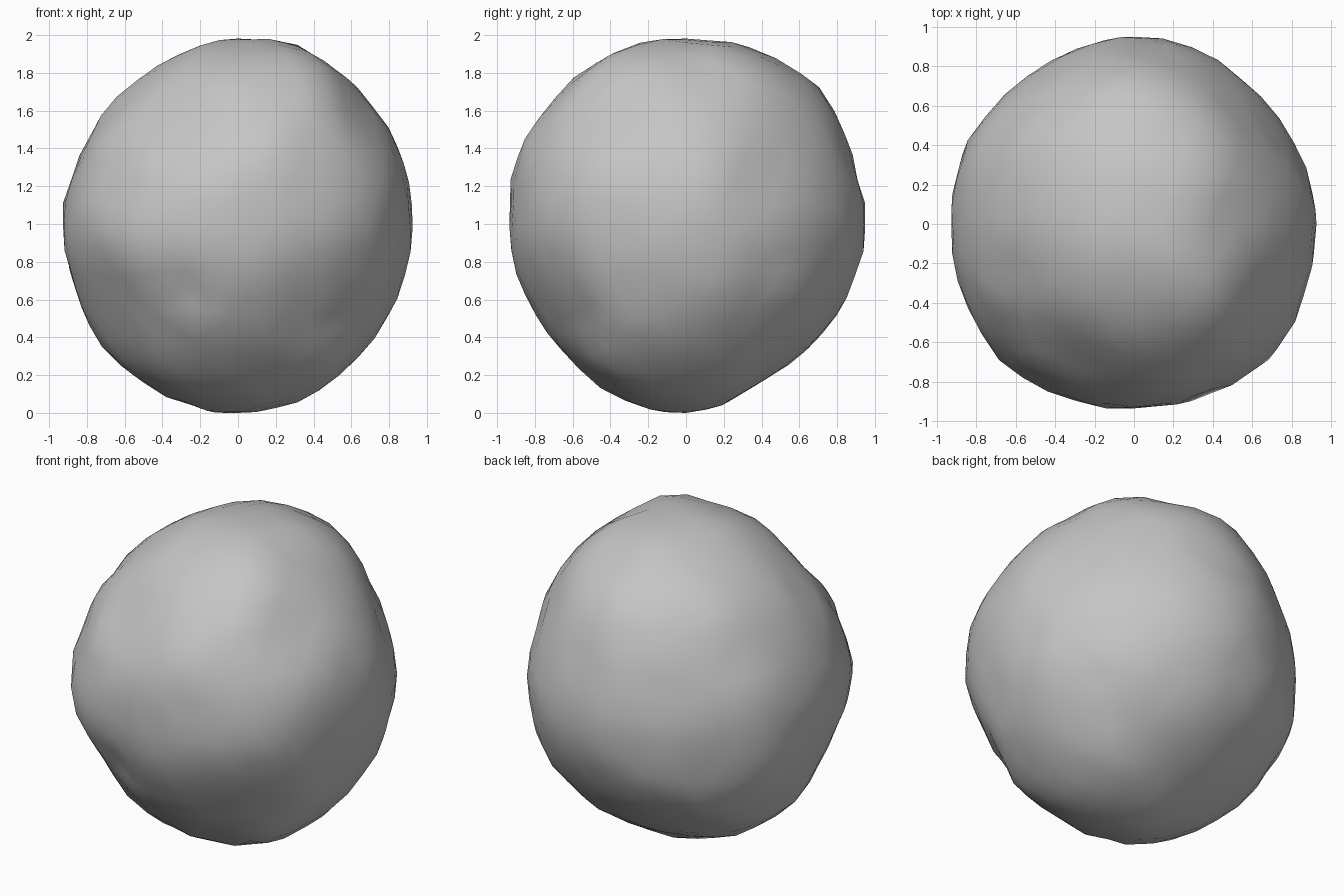
import bpy
import bmesh
import math
from mathutils import Vector, noise

cube = bpy.data.objects.get("Cube")
if cube:
    bpy.data.objects.remove(cube, do_unlink=True)

X, Y, Z = Vector((1, 0, 0)), Vector((0, 1, 0)), Vector((0, 0, 1))
TILT = math.radians(30)


def tilted(x, y):
    """Upright axis leaning towards a horizontal diagonal."""
    return Z * math.cos(TILT) + Vector((x, y, 0)).normalized() * math.sin(TILT)


# Outline rings: two axes, then radii in percent at equal angles
rings = [
    (X, Z, (93, 95, 95, 103, 100, 95, 93, 91, 92, 92, 97, 98, 98, 98, 94, 92)),
    (Y, Z, (95, 95, 103, 100, 100, 99, 98, 98, 94, 92, 93, 98, 99, 92, 93, 93)),
    (X, Y, (92, 91, 93, 94, 95, 94, 92, 95, 93, 95, 95, 94, 95, 94, 96, 92)),
    ((X + Y).normalized(), tilted(-1, 1),
     (89, 92, 96, 103, 99, 95, 93, 93, 95, 91, 90, 92, 98, 94, 91, 90)),
    ((-X - Y).normalized(), tilted(1, -1),
     (96, 94, 90, 99, 106, 99, 93, 89, 91, 92, 91, 89, 92, 94, 92, 89)),
    ((Y - X).normalized(), tilted(1, 1),
     (92, 92, 97, 102, 101, 99, 94, 97, 95, 89, 90, 95, 98, 99, 96, 96)),
]

samples = []
for across, up, radii in rings:
    for i, r in enumerate(radii):
        angle = i * math.tau / len(radii)
        samples.append((across * math.cos(angle) + up * math.sin(angle), r / 100))

# Local lumps and dents: direction, height, sharpness
lumps = [
    (Vector((-0.2, -0.8, -0.5)), 0.03, 90),
    (Vector((-0.25, -0.8, -0.36)), -0.025, 70),
    (Vector((-0.55, -0.75, -0.15)), 0.025, 30),
    (Vector((0.05, -0.9, 0.05)), -0.012, 50),
    (Vector((0.6, -0.65, 0.2)), 0.018, 20),
    (Vector((0.6, -0.5, -0.55)), 0.018, 20),
    (Vector((0.48, 0.05, 0.85)), -0.025, 70),
    (Vector((0.36, 0.2, 0.9)), 0.02, 80),
]


def surface_radius(d):
    """Blend nearby outline radii, then add lumps and fine roughness."""
    total = weight_sum = 0.0
    for direction, radius in samples:
        weight = math.exp(35 * (d.dot(direction) - 1))
        total += weight * radius
        weight_sum += weight
    r = total / weight_sum
    for direction, height, sharpness in lumps:
        r += height * math.exp(sharpness * (d.dot(direction.normalized()) - 1))
    r += 0.014 * noise.noise(d * 5 + Vector((2, 9, 3)))
    return r + 0.01 * noise.noise(d * 9 + Vector((4, 1, 7)))


# Boulder body, resting on the ground
bm = bmesh.new()
bmesh.ops.create_icosphere(bm, subdivisions=4, radius=1)
for v in bm.verts:
    d = v.co.normalized()
    v.co = d * surface_radius(d)
lowest = min(v.co.z for v in bm.verts)
bmesh.ops.translate(bm, verts=bm.verts, vec=-Z * lowest)
for face in bm.faces:
    face.smooth = True

mesh = bpy.data.meshes.new("boulder")
bm.to_mesh(mesh)
bm.free()
boulder = bpy.data.objects.new("boulder", mesh)
bpy.context.collection.objects.link(boulder)

# Stone colour
stone = bpy.data.materials.new("stone grey")
stone.use_nodes = True
colour = (0.56, 0.56, 0.56, 1)
stone.diffuse_color = colour
shader = next(n for n in stone.node_tree.nodes if n.type == 'BSDF_PRINCIPLED')
shader.inputs["Base Color"].default_value = colour
mesh.materials.append(stone)
